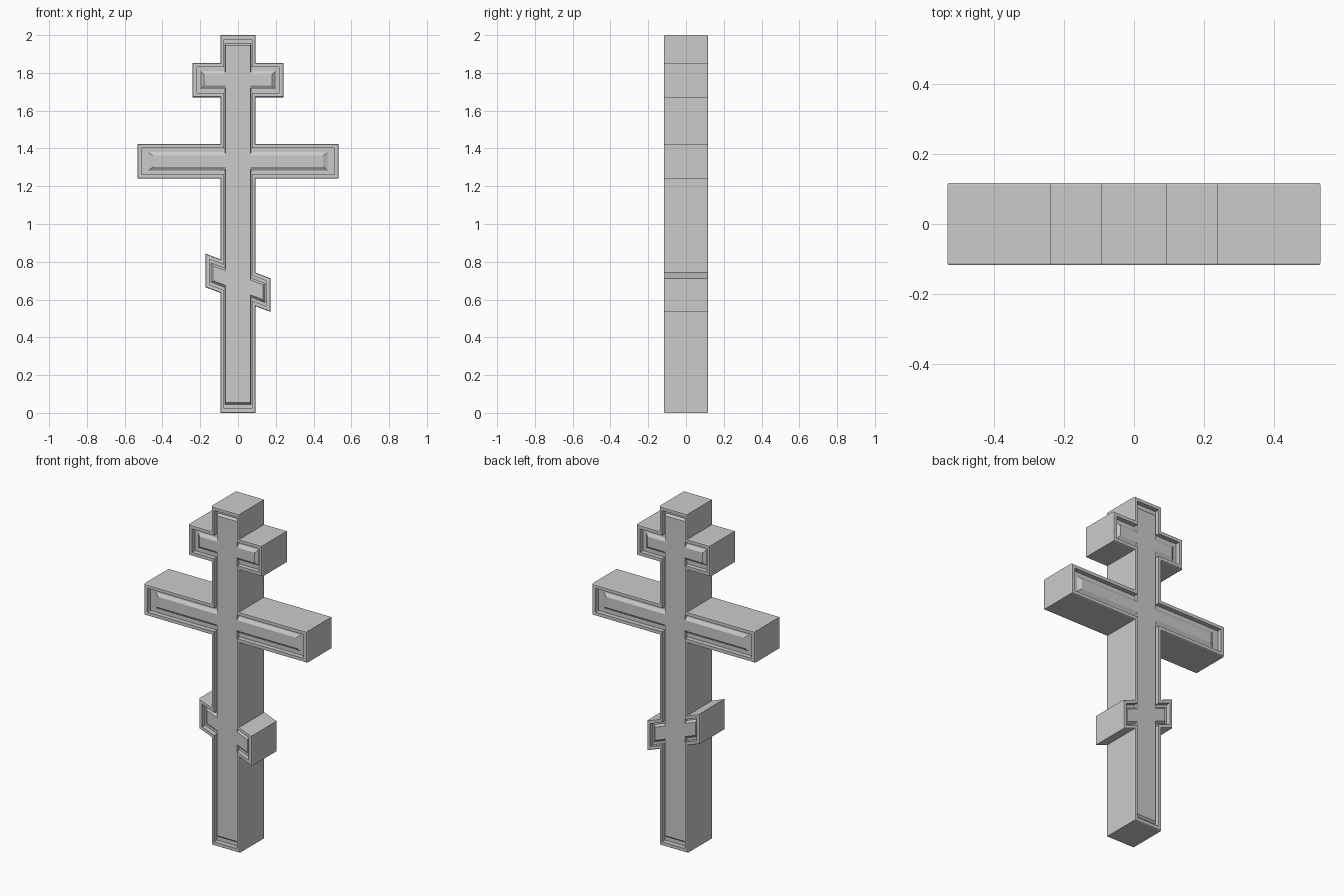
import bpy, bmesh

if "Cube" in bpy.data.objects:
    bpy.data.objects.remove(bpy.data.objects["Cube"])

STEM, TOP = 0.092, 2.0
# bars: centre height, half height, half length, slope, end insets and height insets per level
BARS = [
    (0.689, 0.089, 0.172, -0.38, (0, 0.020, 0.030, 0.040), (0, 0.022, 0.038, 0.050)),
    (1.332, 0.092, 0.532, 0.0, (0, 0.022, 0.057, 0.082), (0, 0.022, 0.044, 0.062)),
    (1.762, 0.091, 0.240, 0.0, (0, 0.022, 0.044, 0.060), (0, 0.022, 0.044, 0.062)),
]
STEM_IN = (0, 0.018, 0.024, 0.027)
TIP_IN = (0, 0.022, 0.045, 0.055)


def outline(level, shrink=0.0):
    """Closed cross outline at one inset level, as (x, z) points."""
    s = STEM - STEM_IN[level] - shrink
    t = TIP_IN[level] + shrink

    def side(sign):
        pts = [(sign * s, t)]
        for zc, half, length, slope, end_in, height_in in BARS:
            e = length - end_in[level] - shrink
            h = half - height_in[level] - shrink
            for x, dz in ((s, -h), (e, -h), (e, h), (s, h)):
                pts.append((sign * x, zc + dz + slope * sign * x))
        pts.append((sign * s, TOP - t))
        return pts

    return side(1) + side(-1)[::-1]


# front profile, from the panel face out over the groove and rim to the side
HALF = 0.117
steps = [
    (outline(3), HALF - 0.015),        # raised panel face
    (outline(2), HALF - 0.027),        # panel foot
    (outline(1), HALF - 0.027),        # groove floor
    (outline(1), HALF),                # rim inner edge
    (outline(0, 0.003), HALF),         # rim outer edge
    (outline(0), HALF - 0.005),        # softened corner
]
rings = [(p, -y) for p, y in steps] + [(p, y) for p, y in reversed(steps)]

# loft the rings from front to back
bm = bmesh.new()
loops = [[bm.verts.new((x, y, z)) for x, z in pts] for pts, y in rings]
for a, b in zip(loops, loops[1:]):
    n = len(a)
    for i in range(n):
        j = (i + 1) % n
        bm.faces.new((a[i], a[j], b[j], b[i]))
bm.faces.new(loops[0])
bm.faces.new(loops[-1][::-1])
bmesh.ops.recalc_face_normals(bm, faces=bm.faces)

mesh = bpy.data.meshes.new("three_bar_cross")
bm.to_mesh(mesh)
bm.free()
cross = bpy.data.objects.new("three_bar_cross", mesh)
bpy.context.collection.objects.link(cross)
